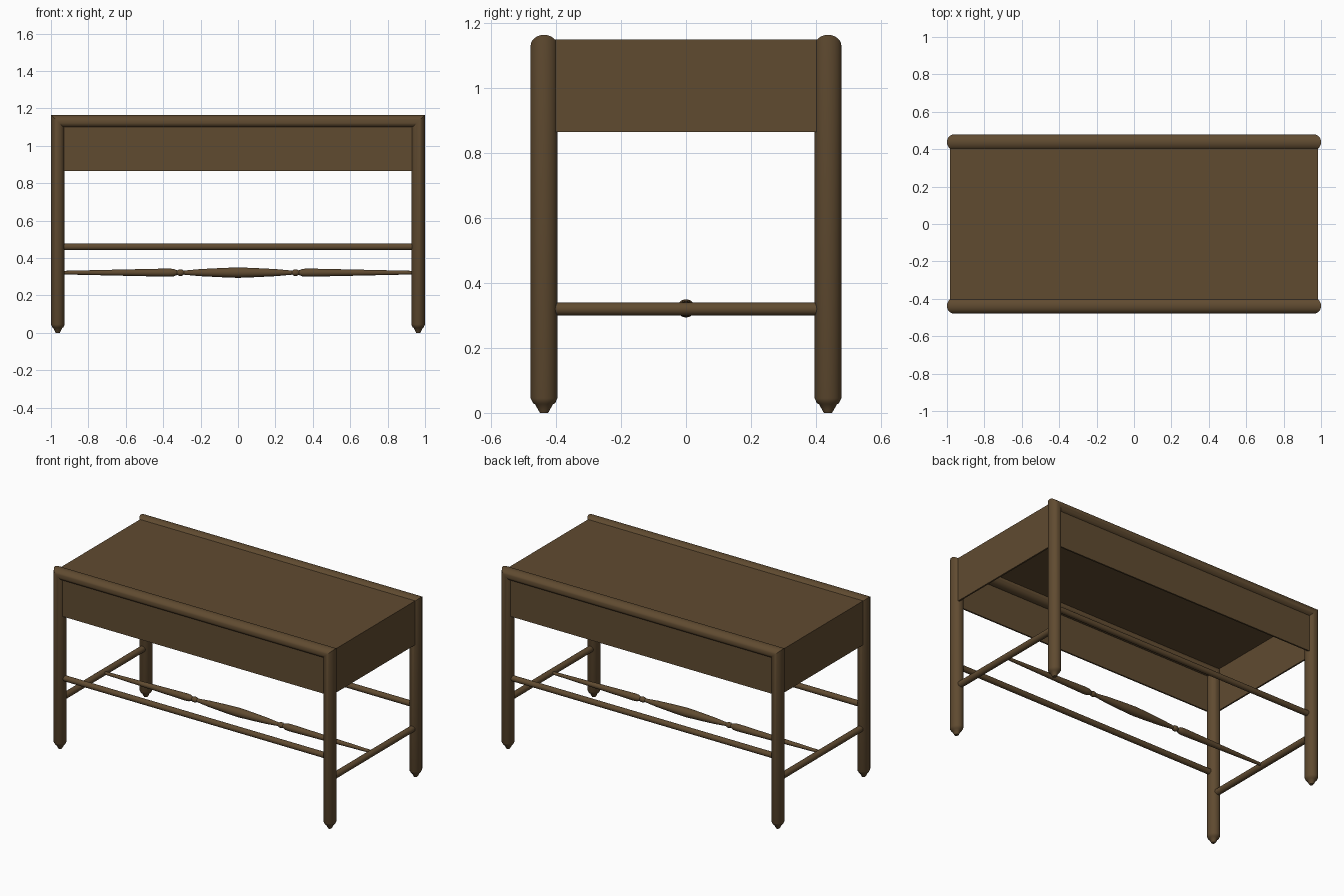
import bpy, bmesh, math
from mathutils import Vector

cube = bpy.data.objects.get("Cube")
if cube:
    bpy.data.objects.remove(cube, do_unlink=True)

wood = bpy.data.materials.new("dark_brown_wood")
wood.use_nodes = True
colour = (0.117, 0.070, 0.030, 1)
wood.diffuse_color = colour
bsdf = wood.node_tree.nodes["Principled BSDF"]
bsdf.inputs["Base Color"].default_value = colour
bsdf.inputs["Roughness"].default_value = 0.7

LEG_X, LEG_Y, RAIL_Z = 0.9635, 0.4375, 1.13
RX, RY, RZ = 0.0365, 0.0415, 0.035
SIDES = 24


def finish(name, bm, smooth=True):
    bmesh.ops.recalc_face_normals(bm, faces=bm.faces)
    mesh = bpy.data.meshes.new(name)
    bm.to_mesh(mesh)
    bm.free()
    mesh.materials.append(wood)
    ob = bpy.data.objects.new(name, mesh)
    bpy.context.collection.objects.link(ob)
    if smooth:
        bpy.ops.object.select_all(action='DESELECT')
        ob.select_set(True)
        bpy.context.view_layer.objects.active = ob
        bpy.ops.object.shade_smooth_by_angle(angle=math.radians(35))
    return ob


def loft(name, rings):
    """Skin a closed tube through rings of points and cap both ends."""
    bm = bmesh.new()
    loops = [[bm.verts.new(p) for p in ring] for ring in rings]
    for a, b in zip(loops, loops[1:]):
        for i in range(SIDES):
            j = (i + 1) % SIDES
            bm.faces.new((a[i], a[j], b[j], b[i]))
    bm.faces.new(loops[0])
    bm.faces.new(loops[-1])
    return finish(name, bm)


def turned(name, centre, axis, profile):
    """Round bar along x or y from (position, radius) pairs."""
    rings = []
    for t, r in profile:
        ring = []
        for i in range(SIDES):
            a = math.tau * i / SIDES
            c, s = r * math.cos(a), r * math.sin(a)
            offset = (t, c, s) if axis == 'x' else (c, t, s)
            ring.append(Vector(centre) + Vector(offset))
        rings.append(ring)
    return loft(name, rings)


# Leg frames: two legs and a top rail in one mitred sweep
FOOT = [(0, 0.3), (0.008, 0.42), (0.026, 0.65), (0.03, 0.82), (0.045, 1)]


def leg_frame(name, y):
    def ring(side, z, scale=1, mitre=0):
        pts = []
        for i in range(SIDES):
            a = math.tau * i / SIDES
            c, s = math.cos(a) * scale, math.sin(a) * scale
            pts.append((side * (LEG_X + c * RX), y + s * RY, z + mitre * c))
        return pts
    left = [ring(1, z, s) for z, s in FOOT] + [ring(1, RAIL_Z, 1, RZ)]
    right = [ring(-1, z, s) for z, s in FOOT] + [ring(-1, RAIL_Z, 1, RZ)]
    loft(name, left + right[::-1])


# Frames, long stretchers and side stretchers
for label, sign in (("front", -1), ("back", 1)):
    leg_frame(label + "_leg_frame", sign * LEG_Y)
    turned(label + "_stretcher", (0, sign * LEG_Y, 0.46), 'x',
           [(-LEG_X, 0.018), (LEG_X, 0.018)])
for label, sign in (("left", 1), ("right", -1)):
    turned(label + "_side_stretcher", (sign * LEG_X, 0, 0.32), 'y',
           [(-LEG_Y, 0.02), (LEG_Y, 0.02)])

# Turned centre spindle, mirrored about the middle
half = [(0.08, 0.025), (0.2, 0.019), (0.29, 0.011), (0.3, 0.017),
        (0.315, 0.017), (0.325, 0.012), (0.345, 0.02), (0.37, 0.022),
        (0.6, 0.017), (LEG_X, 0.009)]
turned("centre_spindle", (0, 0, 0.322), 'x',
       [(-t, r) for t, r in half[::-1]] + [(0, 0.028)] + half)

# Box top with deep aprons, open underneath
bm = bmesh.new()
bmesh.ops.create_cube(bm, size=1)
bmesh.ops.scale(bm, vec=(1.966, 0.915, 0.284), verts=bm.verts)
bmesh.ops.translate(bm, vec=(0, 0, 1.008), verts=bm.verts)
bottom = [f for f in bm.faces if f.normal.z < -0.5]
bmesh.ops.delete(bm, geom=bottom, context='FACES')
box = finish("top_and_aprons", bm, smooth=False)
shell = box.modifiers.new("board_thickness", 'SOLIDIFY')
shell.thickness = 0.01
shell.offset = -1
shell.use_even_offset = True
